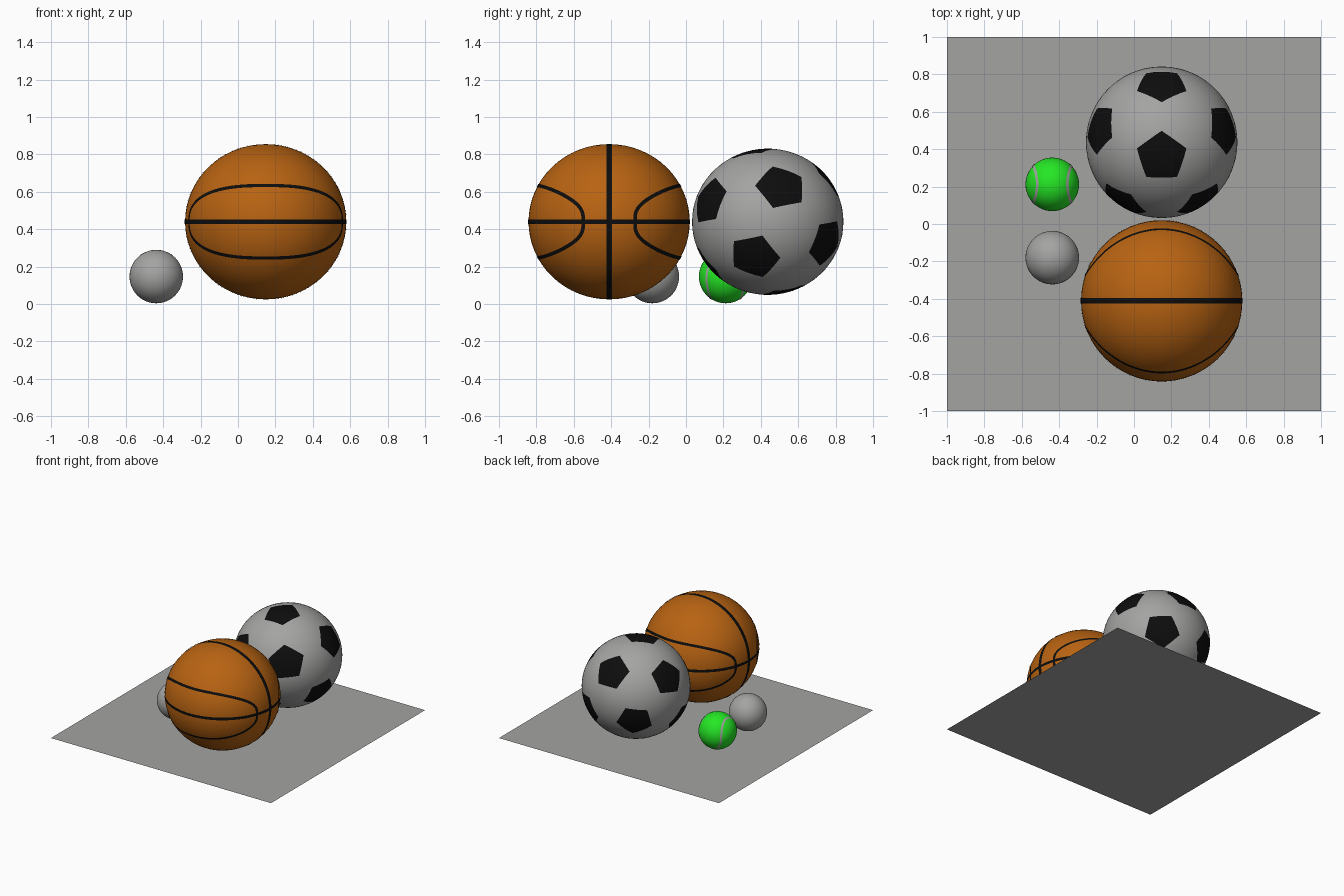
import bpy, bmesh, math
from mathutils import Vector, Matrix

if "Cube" in bpy.data.objects:
    bpy.data.objects.remove(bpy.data.objects["Cube"])


def material(name, rgb):
    m = bpy.data.materials.new(name)
    m.diffuse_color = (*rgb, 1)
    m.use_nodes = True
    m.node_tree.nodes["Principled BSDF"].inputs["Base Color"].default_value = m.diffuse_color
    return m


GREY = material("grey", (0.37, 0.37, 0.365))
BLACK = material("black", (0.004, 0.004, 0.004))
ORANGE = material("orange", (0.48, 0.125, 0.006))
GREEN = material("green", (0.018, 0.8, 0.018))


def finish(bm, name, mats, centre=(0, 0, 0), radii=(1, 1, 1), smooth=True):
    """Scale a unit shape to its ellipsoid, place it and make the object."""
    for v in bm.verts:
        v.co = Vector(a * b for a, b in zip(v.co, radii))
    for f in bm.faces:
        f.smooth = smooth
    me = bpy.data.meshes.new(name)
    bm.to_mesh(me)
    bm.free()
    for m in mats:
        me.materials.append(m)
    ob = bpy.data.objects.new(name, me)
    ob.location = centre
    bpy.context.collection.objects.link(ob)
    return ob


def ball(name, mat, centre, radii, seg):
    bm = bmesh.new()
    bmesh.ops.create_uvsphere(bm, u_segments=seg, v_segments=seg // 2, radius=1)
    return finish(bm, name, [mat], centre, radii)


def seam(name, mat, curve, width, lift, centre, radii, steps=128):
    """Closed ribbon lying on the ball along a curve of unit directions."""
    bm = bmesh.new()
    rows = []
    for i in range(steps):
        t = 2 * math.pi * i / steps
        p = curve(t).normalized()
        side = p.cross(curve(t + 0.01) - curve(t - 0.01)).normalized()
        rows.append([bm.verts.new((p + side * s * width / 2 / radii[0]).normalized())
                     for s in (-1, 0, 1)])
    for a, b in zip(rows, rows[1:] + rows[:1]):
        for k in (0, 1):
            f = bm.faces.new((a[k], b[k], b[k + 1], a[k + 1]))
            f.normal_update()
            if f.normal.dot(f.calc_center_median()) < 0:
                f.normal_flip()
    return finish(bm, name, [mat], centre, [r + lift for r in radii])


# Floor sheet
bm = bmesh.new()
bmesh.ops.create_grid(bm, x_segments=1, y_segments=1, size=1)
finish(bm, "floor", [GREY], smooth=False)

# Small plain ball
ball("plain_ball", GREY, (-0.437, -0.18, 0.147), (0.143,) * 3, 48)

# Small green ball with a wavy seam
GC, GR = (-0.437, 0.212, 0.147), (0.143,) * 3
ball("green_ball", GREEN, GC, GR, 48)
turn = Matrix.Rotation(-math.pi / 4, 3, 'Z')


def wavy(t, a=0.78, b=0.22):
    return turn @ Vector((a * math.cos(t) + b * math.cos(3 * t),
                          a * math.sin(t) - b * math.sin(3 * t),
                          2 * math.sqrt(a * b) * math.sin(2 * t)))


seam("green_ball_seam", GREY, wavy, 0.016, 0.0015, GC, GR)

# Orange ball with two rings and two side loops
OC, OR = (0.148, -0.411, 0.44), (0.431, 0.431, 0.415)
ball("orange_ball", ORANGE, OC, OR, 64)
seam("orange_ball_upright_ring", BLACK,
     lambda t: Vector((math.cos(t), 0, math.sin(t))), 0.03, 0.002, OC, OR)
seam("orange_ball_level_ring", BLACK,
     lambda t: Vector((math.cos(t), math.sin(t), 0)), 0.023, 0.002, OC, OR)


def loop(sign):
    def curve(t, a=0.947, b=0.465, n=2.6):
        c, s = math.cos(t) * a, math.sin(t) * b
        r = (abs(c / a) ** n + abs(s / b) ** n) ** (-1 / n)
        x, z = c * r, s * r
        return Vector((x, sign * math.sqrt(1 - x * x - z * z), z))
    return curve


for label, sign in (("front", -1), ("back", 1)):
    seam("orange_ball_%s_loop" % label, BLACK, loop(sign), 0.02, 0.002, OC, OR)

# Ball with twelve black pentagons: finely cut icosahedron, corners coloured
bm = bmesh.new()
bmesh.ops.create_icosphere(bm, subdivisions=1, radius=1)
corners = [v.co.copy() for v in bm.verts]
bmesh.ops.subdivide_edges(bm, edges=bm.edges[:], cuts=11, use_grid_fill=True)
for f in bm.faces:
    c = f.calc_center_median()
    f.material_index = int(max(c.dot(k) for k in corners) > 0.8157)
for v in bm.verts:
    v.co.normalize()
ring = next(k for k in corners if 0.3 < k.z < 0.6)
spin = Matrix.Rotation(math.pi / 2 - math.atan2(ring.y, ring.x), 3, 'Z')
tilt = Matrix.Rotation(math.radians(11.4), 3, 'X')
bmesh.ops.transform(bm, matrix=(tilt @ spin).to_4x4(), verts=bm.verts[:])
finish(bm, "pentagon_ball", [GREY, BLACK], (0.148, 0.437, 0.44), (0.405, 0.405, 0.391))
